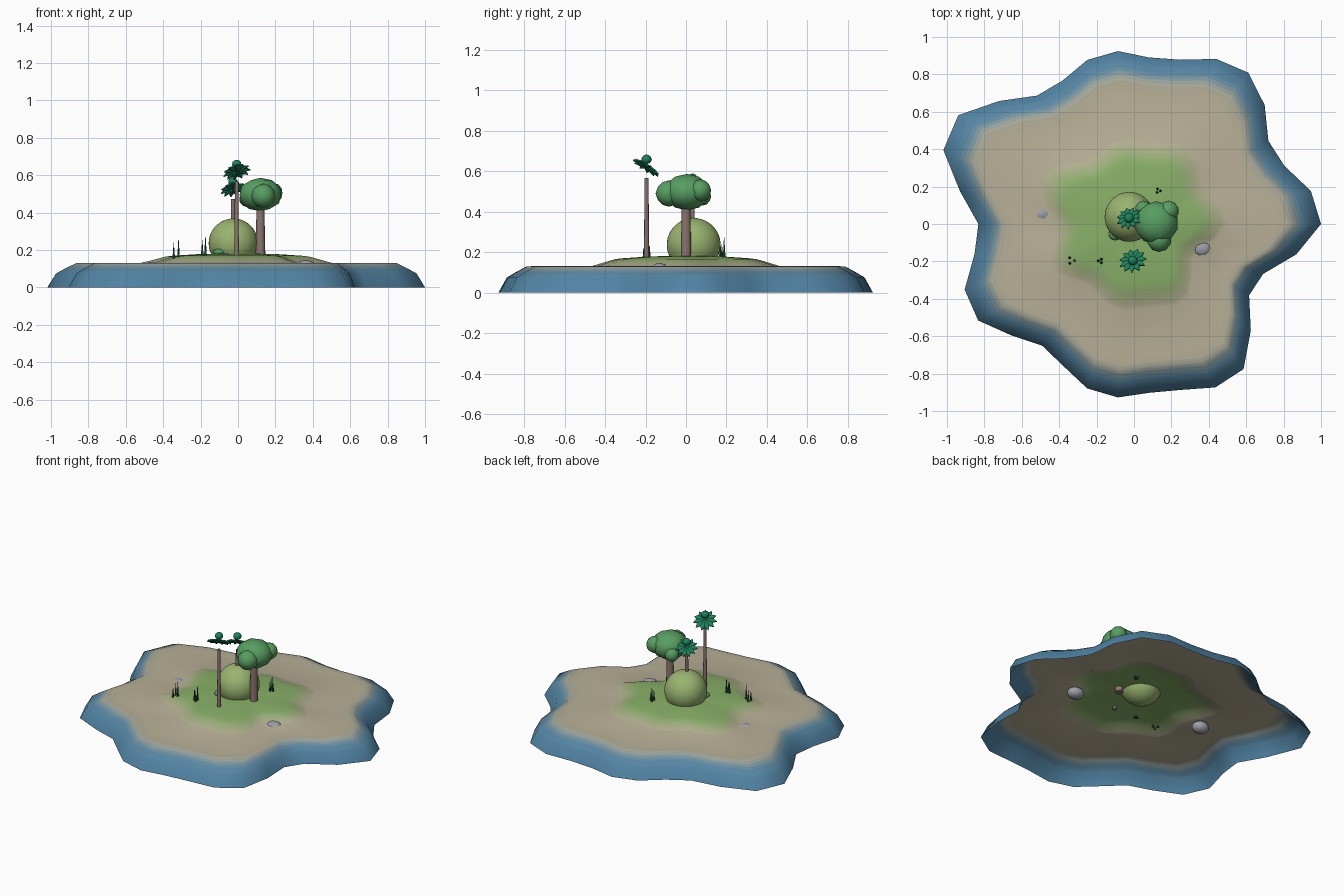
import bpy, bmesh, math
from mathutils import Vector

if "Cube" in bpy.data.objects:
    bpy.data.objects.remove(bpy.data.objects["Cube"])


def material(name, rgb):
    # display colour -> linear
    m = bpy.data.materials.new(name)
    m.diffuse_color = (*[(c / 255) ** 2.2 for c in rgb], 1)
    m.use_nodes = True
    m.node_tree.nodes["Principled BSDF"].inputs["Base Color"].default_value = m.diffuse_color
    return m


def mix(a, b, t):
    return tuple(p + (q - p) * t for p, q in zip(a, b))


WATER, SAND, GRASS = (82, 130, 162), (184, 175, 150), (136, 175, 104)
BUSH = material("bush_green", (152, 178, 112))
LEAF = material("leaf_green", (88, 156, 98))
PALM = material("palm_green", (36, 128, 92))
BARK = material("bark", (138, 116, 110))
ROCK = material("rock_grey", (158, 158, 168))
TUFT = material("tuft_green", (40, 88, 66))


def finish(bm, name, mats, smooth=True):
    mesh = bpy.data.meshes.new(name)
    bm.to_mesh(mesh)
    bm.free()
    for m in mats:
        mesh.materials.append(m)
    for p in mesh.polygons:
        p.use_smooth = smooth
    ob = bpy.data.objects.new(name, mesh)
    bpy.context.collection.objects.link(ob)
    return ob


def ball(name, loc, size, mat, sub=3):
    bm = bmesh.new()
    bmesh.ops.create_icosphere(bm, subdivisions=sub, radius=1)
    for v in bm.verts:
        v.co = Vector((v.co.x * size[0], v.co.y * size[1], v.co.z * size[2])) + Vector(loc)
    return finish(bm, name, [mat])


def pole(name, x, y, z0, z1, r0, r1, mat, sides=12):
    bm = bmesh.new()
    bmesh.ops.create_cone(bm, cap_ends=True, segments=sides, radius1=r0, radius2=r1, depth=z1 - z0)
    bmesh.ops.translate(bm, verts=bm.verts, vec=(x, y, (z0 + z1) / 2))
    ob = finish(bm, name, [mat])
    bpy.context.view_layer.objects.active = ob
    bpy.ops.object.select_all(action='DESELECT')
    ob.select_set(True)
    bpy.ops.object.shade_smooth_by_angle(angle=math.radians(50))
    return ob


# island: wavy coastline lofted inward, open underneath
coast = [1.0, .962, .862, .845, .945, 1.014, .986, .913, .894, .928, .912, .857,
         .860, .976, 1.105, 1.093, .946, .832, .867, .971, .980, .885, .815, .848,
         .914, .931, .906, .922, .976, .972, .845, .724, .740, .883]
N = len(coast)
rings = [(1, 0, 0), (.955, .075, 0), (.91, .10, .1), (.89, .11, .3), (.87, .12, .55),
         (.85, .13, .8), (.82, .131, .93), (.78, .132, 1), (.5, .132, 1), (.475, .139, 1.12),
         (.45, .146, 1.3), (.425, .153, 1.5), (.40, .160, 1.7), (.375, .166, 1.9),
         (.34, .17, 2), (.2, .179, 2)]
bm = bmesh.new()
loops = []
for s, z, _ in rings:
    loops.append([bm.verts.new((s * r * math.cos(2 * math.pi * i / N),
                                s * r * math.sin(2 * math.pi * i / N), z))
                  for i, r in enumerate(coast)])
mats = []
for k in range(len(rings) - 1):
    t = (rings[k][2] + rings[k + 1][2]) / 2
    rgb = mix(WATER, SAND, t) if t < 1 else mix(SAND, GRASS, t - 1)
    mats.append(material("ground_%d" % k, rgb))
    for i in range(N):
        j = (i + 1) % N
        bm.faces.new((loops[k][i], loops[k][j], loops[k + 1][j], loops[k + 1][i])).material_index = k
top = bm.verts.new((0, 0, .184))
for i in range(N):
    bm.faces.new((loops[-1][i], loops[-1][(i + 1) % N], top)).material_index = len(mats) - 1
finish(bm, "island", mats)

# bushes
ball("round_bush", (-.025, .038, .237), (.132, .133, .132), BUSH, 4)
ball("low_bush", (-.10, -.055, .19), (.035, .032, .018), LEAF, 2)

# leafy tree
pole("tree_trunk", .12, 0, .15, .45, .026, .021, BARK)
ball("tree_crown", (.12, .005, .497), (.117, .117, .09), LEAF, 2)
for i, (x, y, z, r) in enumerate([(.135, -.085, .49, .065), (.185, .07, .505, .055), (.05, .08, .475, .045)]):
    ball("crown_lobe_%d" % (i + 1), (x, y, z), (r, r, r), LEAF, 2)

# palms: thin trunk, tilted star of fronds, bud on top
tilt = Vector((-.22, .52, .82)).normalized()


def palm(label, x, y, z, radius, points=11):
    pole(label + "_trunk", x, y, .16, z - .055, .012, .0105, BARK, 10)
    bm = bmesh.new()
    rot = tilt.to_track_quat('Z', 'Y')
    centre = Vector((x, y, z))
    n = points * 2
    layers = []
    for dz in (.007, -.007):
        rim = []
        for i in range(n):
            r = radius * (1 if i % 2 == 0 else .7)
            a = 2 * math.pi * i / n
            drop = -.006 if i % 2 == 0 else .002
            rim.append(bm.verts.new(centre + rot @ Vector((r * math.cos(a), r * math.sin(a), drop + dz * .5))))
        mid = bm.verts.new(centre + rot @ Vector((0, 0, dz * 1.3)))
        layers.append(rim)
        for i in range(n):
            bm.faces.new((rim[i], rim[(i + 1) % n], mid))
    for i in range(n):
        j = (i + 1) % n
        bm.faces.new((layers[0][i], layers[1][i], layers[1][j], layers[0][j]))
    bmesh.ops.recalc_face_normals(bm, faces=bm.faces)
    finish(bm, label + "_fronds", [PALM], False)
    ball(label + "_bud", (x, y, z + .037), (.026, .026, .024), PALM, 2)


palm("tall_palm", -.007, -.195, .622, .075)
palm("short_palm", -.027, .032, .528, .069)

# grass tufts: three spikes each
for i, (x, y, z) in enumerate([(-.335, -.195, .15), (-.18, -.197, .165), (.13, .178, .165)]):
    for k, h in enumerate((.115, .09, .075)):
        a = k * 2.1 + i
        s = .017 if i == 0 else .011
        pole("tuft_%d_blade_%d" % (i + 1, k + 1), x + s * math.cos(a), y + s * math.sin(a),
             z, z + h, .008, .0005, TUFT, 5)

# rocks half buried in the sand
ball("rock_left", (-.49, .055, .10), (.058, .05, .039), ROCK, 2)
ball("rock_right", (.362, -.13, .11), (.058, .05, .037), ROCK, 2)
